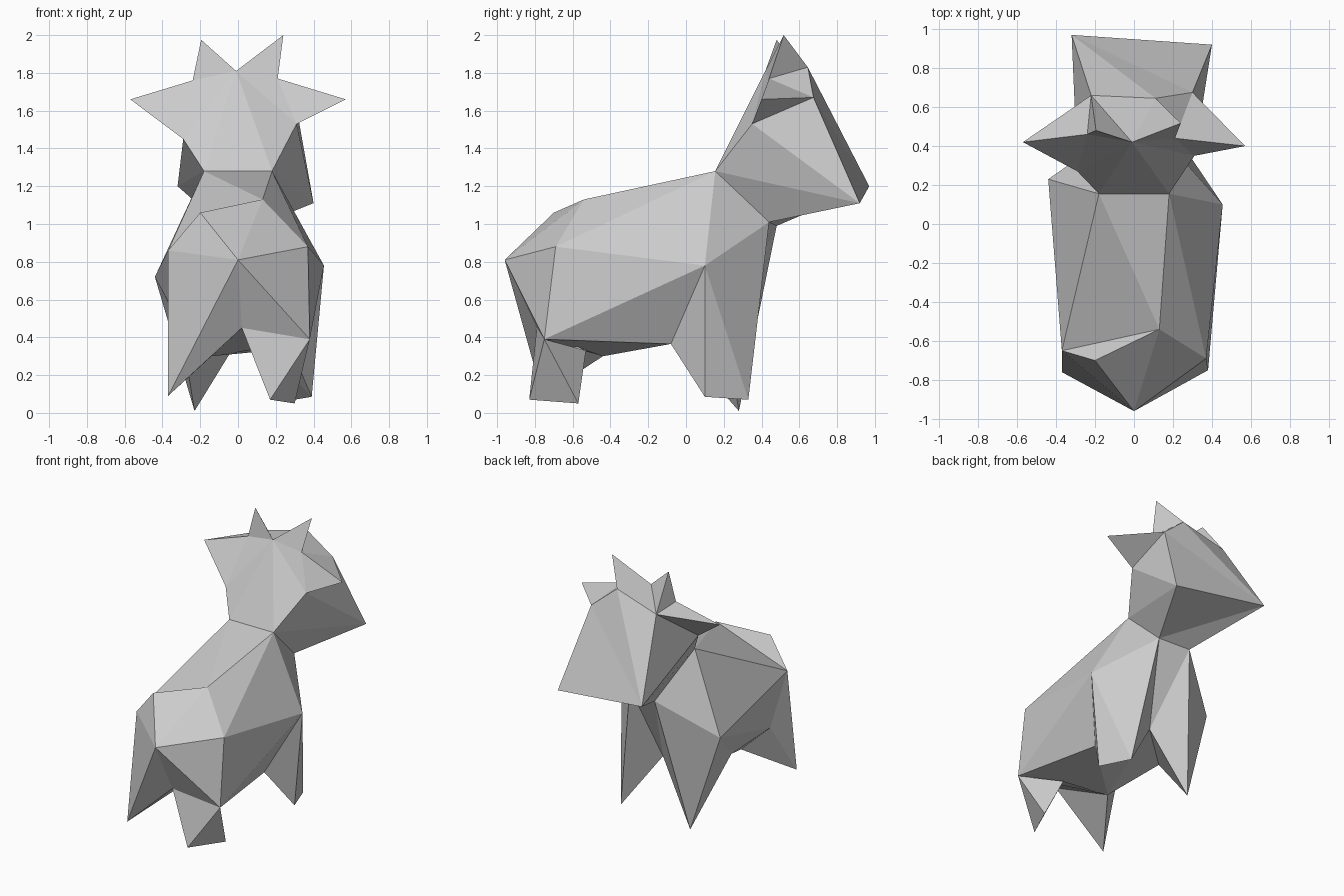
import bpy, bmesh

cube = bpy.data.objects.get("Cube")
if cube:
    bpy.data.objects.remove(cube, do_unlink=True)

grey = bpy.data.materials.new("plain_grey")
grey.use_nodes = True
colour = (0.6, 0.6, 0.6, 1)
grey.diffuse_color = colour
grey.node_tree.nodes["Principled BSDF"].inputs["Base Color"].default_value = colour

# Landmarks shared by neighbouring parts
spine = dict(
    tail=(0, -.96, .81),
    crest_right=(-.2, -.70, 1.06), crest_left=(.13, -.54, 1.13),
    hip_right=(-.37, -.65, .86), hip_left=(.37, -.69, .88),
    shoulder_right=(-.44, .23, .72), shoulder_left=(.455, .10, .78),
    neck_right=(-.18, .155, 1.28), neck_left=(.18, .155, 1.28),
    chest_right=(-.08, .48, .99), chest_left=(.15, .44, 1.01),
)
legs = dict(
    thigh=(.38, -.75, .39), heel=(.17, -.83, .07), toe=(.30, -.57, .05),
    inner_thigh=(.17, -.53, .33), crotch=(.02, -.79, .45),
    hind_tip=(-.37, -.76, .09), flank_back=(-.3, -.55, .46),
    flank_front=(-.3, -.1, .44), belly=(-.14, -.44, .30),
    belly_left=(.27, -.08, .365), armpit=(.04, .21, .45),
    front_tip=(-.23, .28, .01),
    hoof_back=(.39, .10, .085), hoof_front=(.30, .33, .07),
)
skull = dict(
    crown=(-.01, .42, 1.81), forehead=(.11, .645, 1.83),
    brow_right=(-.22, .66, 1.735), brow_left=(.30, .675, 1.67),
    temple_right=(-.24, .46, 1.76), temple_left=(.21, .44, 1.77),
    nape_right=(-.29, .27, 1.45), nape_left=(.31, .35, 1.53),
    snout_right=(-.32, .97, 1.20), snout_left=(.40, .92, 1.11),
)
tips = dict(
    ear_right=(-.57, .42, 1.66), ear_left=(.57, .40, 1.66),
    horn_right=(-.195, .48, 1.975), horn_left=(.24, .517, 2.0),
)
points = {**spine, **legs, **skull, **tips}


def build(name, fans):
    """Make a closed faceted part from triangle fans: hub -> rim points."""
    bm = bmesh.new()
    verts = {}

    def vert(key):
        if key not in verts:
            verts[key] = bm.verts.new(points[key])
        return verts[key]

    for hub, rim in fans:
        rim = rim.split()
        for a, b in zip(rim, rim[1:]):
            bm.faces.new((vert(hub), vert(a), vert(b)))
    bmesh.ops.recalc_face_normals(bm, faces=bm.faces)
    mesh = bpy.data.meshes.new(name)
    bm.to_mesh(mesh)
    bm.free()
    mesh.materials.append(grey)
    obj = bpy.data.objects.new(name, mesh)
    bpy.context.collection.objects.link(obj)


def spike(name, a, b, c):
    """Pointed part standing on a triangle of the head."""
    build(name, [(name, f"{a} {b} {c} {a}"), (a, f"{b} {c}")])


# Body with its four legs
build("body", [
    # back, rump and neck
    ("neck_left", "neck_right crest_left hip_left shoulder_left chest_left chest_right neck_right"),
    ("tail", "hip_right crest_right crest_left hip_left thigh crotch hind_tip hip_right"),
    ("hip_right", "neck_right crest_left crest_right"),
    ("hip_right", "flank_back hind_tip"),
    # right side and right front leg
    ("shoulder_right", "neck_right hip_right flank_back flank_front front_tip chest_right neck_right"),
    # left side and left hind leg
    ("thigh", "hip_left shoulder_left belly_left belly inner_thigh toe heel crotch"),
    ("inner_thigh", "toe heel crotch"),
    # left front leg
    ("shoulder_left", "chest_left hoof_front hoof_back belly_left"),
    # underside
    ("armpit", "chest_right front_tip flank_front belly belly_left hoof_back hoof_front chest_left chest_right"),
    ("belly", "inner_thigh crotch hind_tip flank_back flank_front"),
])

# Wedge-shaped head
build("head", [
    ("crown", "neck_right neck_left nape_left temple_left forehead brow_right temple_right nape_right neck_right"),
    ("snout_right", "neck_right nape_right brow_right forehead brow_left snout_left chest_left chest_right neck_right"),
    ("snout_left", "brow_left nape_left neck_left chest_left"),
    ("brow_left", "nape_left temple_left forehead"),
    ("brow_right", "temple_right nape_right"),
    ("neck_left", "chest_left chest_right neck_right"),
])

# Ears and horns
for side in ("left", "right"):
    spike(f"ear_{side}", f"temple_{side}", f"brow_{side}", f"nape_{side}")
spike("horn_left", "crown", "forehead", "temple_left")
spike("horn_right", "crown", "brow_right", "temple_right")
